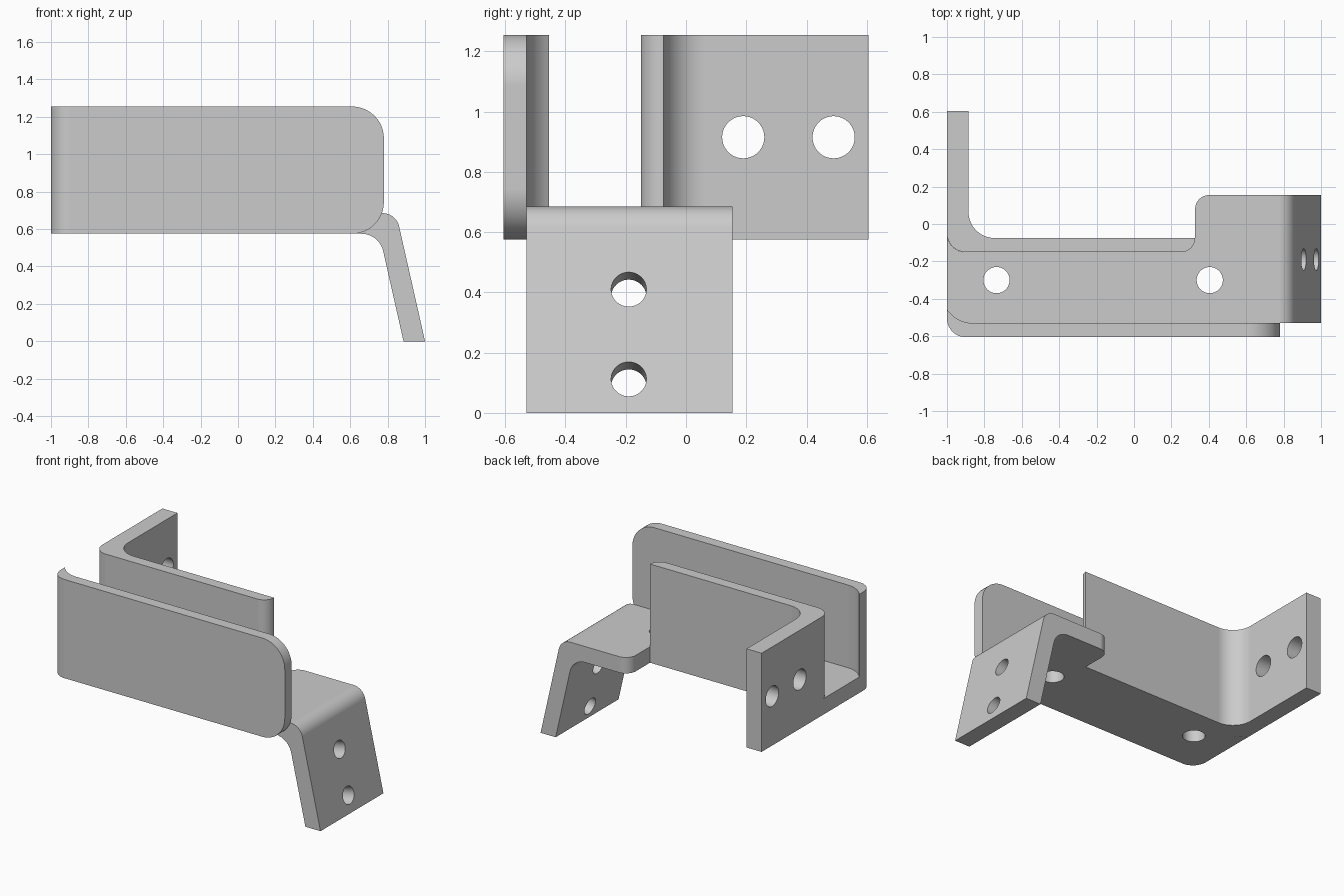
import bpy, bmesh, math
from mathutils import Vector, Matrix

cube = bpy.data.objects.get("Cube")
if cube:
    bpy.data.objects.remove(cube, do_unlink=True)

GREY = (0.6, 0.6, 0.6, 1)
metal = bpy.data.materials.new("grey metal")
metal.use_nodes = True
metal.diffuse_color = GREY
metal.node_tree.nodes["Principled BSDF"].inputs["Base Color"].default_value = GREY

BOTTOM, FLOOR, TOP = 0.575, 0.685, 1.255     # plate underside, plate top, wall top
FRONT, BACK = -0.53, 0.155                   # depth of the plate and tab


def rounded(corners, steps=12):
    """Outline whose corners (u, v, radius) are replaced by arcs."""
    out = []
    for i, c in enumerate(corners):
        p = Vector(c[:2])
        if len(c) < 3:
            out.append(p)
            continue
        a = (Vector(corners[i - 1][:2]) - p).normalized()
        b = (Vector(corners[(i + 1) % len(corners)][:2]) - p).normalized()
        half = a.angle(b) / 2
        centre = p + (a + b).normalized() * c[2] / math.sin(half)
        start = p + a * c[2] / math.tan(half) - centre
        end = p + b * c[2] / math.tan(half) - centre
        sweep = start.angle_signed(end)
        for k in range(steps + 1):
            out.append(centre + Matrix.Rotation(-sweep * k / steps, 2) @ start)
    return out


def extrude(name, outline, lo, hi, axis="z"):
    """Solid made by sweeping an outline along z, or an xz outline along y."""
    place = (lambda p, h: (p[0], p[1], h)) if axis == "z" else (lambda p, h: (p[0], h, p[1]))
    bm = bmesh.new()
    face = bm.faces.new([bm.verts.new(place(p, lo)) for p in outline])
    moved = bmesh.ops.extrude_face_region(bm, geom=[face])["geom"]
    bmesh.ops.translate(bm, vec=place((0, 0), hi - lo),
                        verts=[v for v in moved if isinstance(v, bmesh.types.BMVert)])
    bmesh.ops.recalc_face_normals(bm, faces=bm.faces)
    mesh = bpy.data.meshes.new(name)
    bm.to_mesh(mesh)
    bm.free()
    mesh.materials.append(metal)
    obj = bpy.data.objects.new(name, mesh)
    bpy.context.collection.objects.link(obj)
    return obj


def activate(obj):
    bpy.ops.object.select_all(action="DESELECT")
    obj.select_set(True)
    bpy.context.view_layer.objects.active = obj


def cut(obj, tool, operation):
    mod = obj.modifiers.new("cut", "BOOLEAN")
    mod.operation, mod.object, mod.solver = operation, tool, "EXACT"
    activate(obj)
    bpy.ops.object.modifier_apply(modifier=mod.name)
    bpy.data.objects.remove(tool, do_unlink=True)


def drill(obj, centre, direction, radius):
    bpy.ops.mesh.primitive_cylinder_add(vertices=48, radius=radius, depth=0.4, location=centre)
    tool = bpy.context.object
    tool.rotation_euler = Vector(direction).to_track_quat("Z", "Y").to_euler()
    tool.hide_render = True
    tool.data.materials.append(metal)
    bpy.context.view_layer.update()
    cut(obj, tool, "DIFFERENCE")


# Inside curve of the front wall's curled end, from the wall to the tip
curl = [Vector((-0.86 + 0.168 * math.cos(a), -0.362 + 0.168 * math.sin(a)))
        for a in (math.radians(-90 - 56.4 * k / 12) for k in range(13))]

# Front wall: curled plan, then rounded at its free end
front_wall = extrude("front_wall", rounded([
    tuple(curl[-1]), (-1, -0.605, 0.1), (0.78, -0.605), (0.78, FRONT)]) + curl[:-1],
    BOTTOM, TOP)
shape = extrude("front_wall_cutter", rounded([
    (-1.2, BOTTOM), (0.78, BOTTOM, 0.17), (0.78, TOP, 0.17), (-1.2, TOP)]), -0.8, -0.3, "y")
shape.hide_render = True
cut(front_wall, shape, "INTERSECT")

# Back wall bent into the side wing
back_wall = extrude("back_wall_and_wing", rounded([
    (-1, 0.605), (-1, -0.15, 0.1), (0.327, -0.15, 0.074), (0.327, -0.075),
    (-0.885, -0.075, 0.14), (-0.885, 0.605)]), BOTTOM, TOP)
for y in (0.19, 0.49):
    drill(back_wall, (-0.94, y, 0.915), (1, 0, 0), 0.07)

# Floor plate between the walls
bend = 0.64
floor_plate = extrude("floor_plate", curl[::-1] + rounded([
    (bend, FRONT), (bend, BACK), (0.327, BACK, 0.075),
    (0.327, -0.15, 0.074), (-1, -0.15, 0.098), (-1, -0.05)]), BOTTOM, FLOOR)
for x in (-0.735, 0.405):
    drill(floor_plate, (x, -0.3, 0.63), (0, 0, 1), 0.07)

# Tab bent downward from the floor plate
slope = 0.2258
tab = extrude("bent_tab", rounded([
    (bend, BOTTOM), (0.885 - slope * BOTTOM, BOTTOM, 0.12), (0.885, 0), (1, 0),
    (1 - slope * FLOOR, FLOOR, 0.09), (bend, FLOOR)]), FRONT, BACK, "y")
for z in (0.112, 0.41):
    drill(tab, (1 - slope * z, -0.19, z), (1, 0, slope), 0.0585)

# Smooth bends, with flat faces kept flat
for part in (front_wall, back_wall, floor_plate, tab):
    activate(part)
    bpy.ops.object.shade_smooth_by_angle(angle=math.radians(30))
    part.modifiers.new("flat faces", "WEIGHTED_NORMAL").keep_sharp = True
